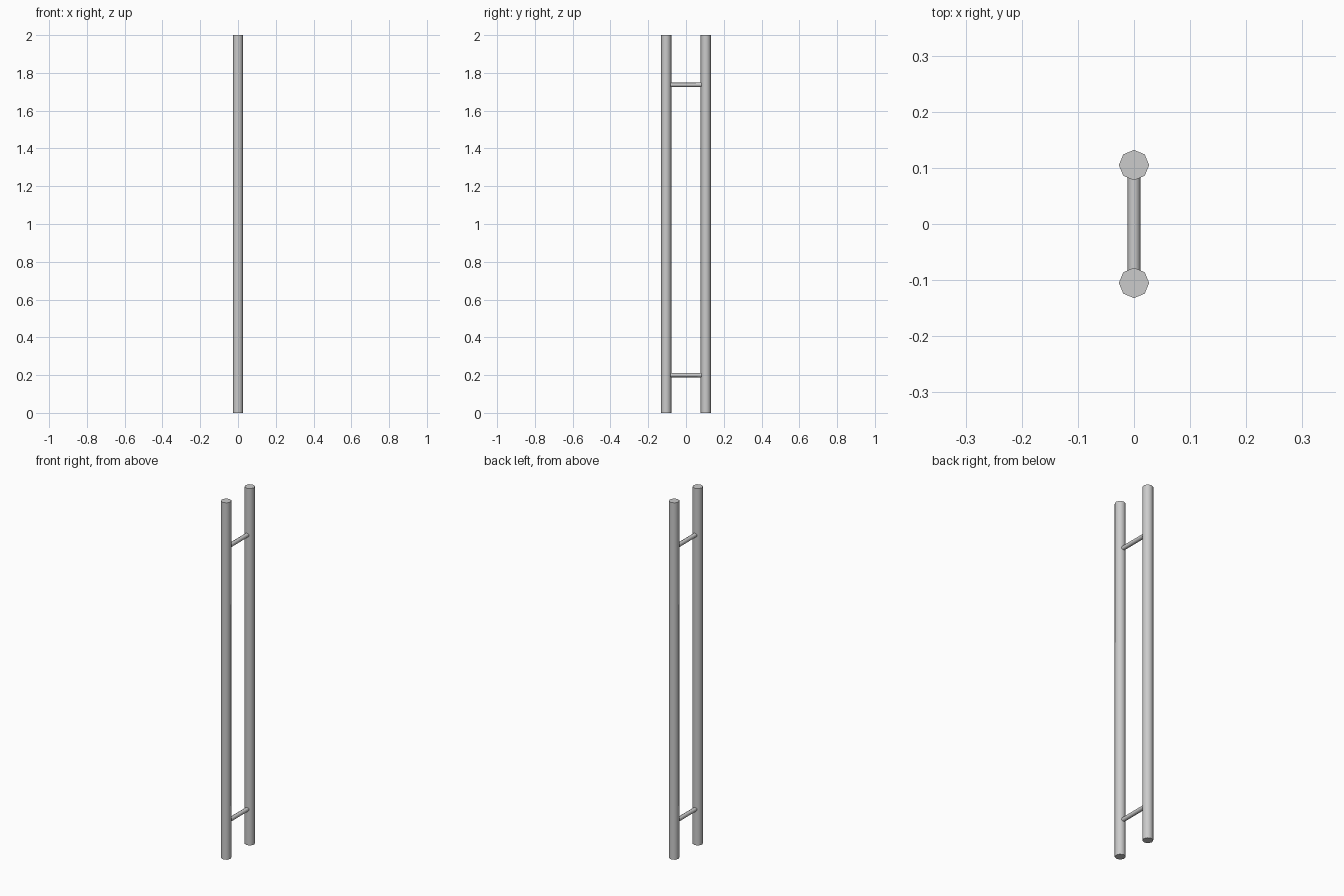
import bpy
from math import radians

if "Cube" in bpy.data.objects:
    bpy.data.objects.remove(bpy.data.objects["Cube"])


def rod(name, radius, length, location, rotation=(0, 0, 0)):
    """Eight-sided capped rod with smooth sides and sharp end rims."""
    bpy.ops.mesh.primitive_cylinder_add(vertices=8, radius=radius, depth=length,
                                        location=location, rotation=rotation)
    obj = bpy.context.object
    obj.name = name
    bpy.ops.object.shade_smooth_by_angle(angle=radians(60))
    return obj


# Two upright grip bars, one on each side of the door
for side, y in (("front", -0.105), ("back", 0.105)):
    rod(f"{side}_grip_bar", 0.027, 2.0, (0, y, 1.0))

# Two cross posts joining the bars, ends sunk slightly into them
for level, z in (("lower", 0.2), ("upper", 1.737)):
    rod(f"{level}_cross_post", 0.0115, 0.18, (0, 0, z), (radians(90), 0, 0))
